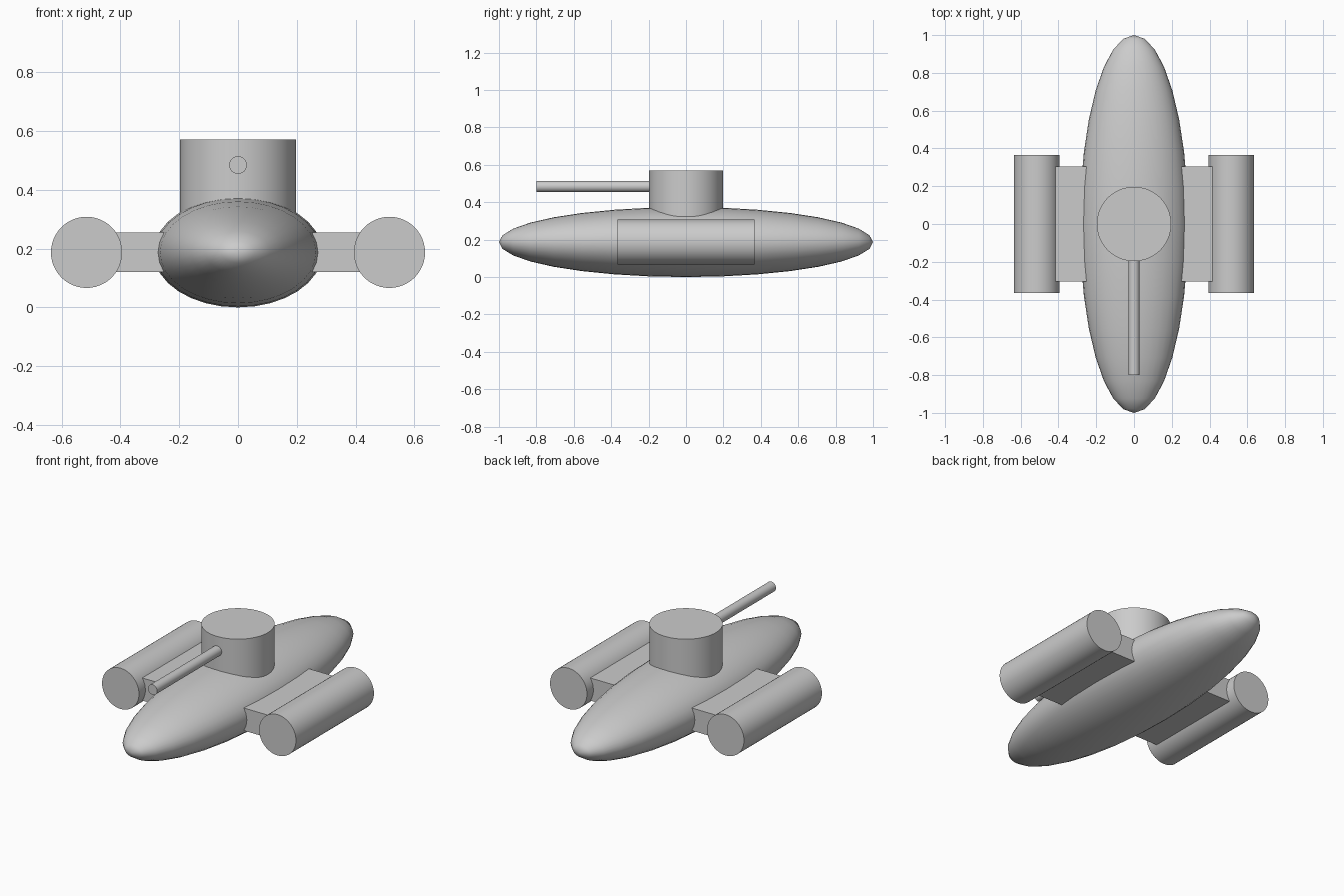
import bpy
import math

default_cube = bpy.data.objects.get("Cube")
if default_cube:
    bpy.data.objects.remove(default_cube, do_unlink=True)

grey = bpy.data.materials.new("plain grey")
grey.use_nodes = True
grey.diffuse_color = (0.6, 0.6, 0.6, 1)
grey.node_tree.nodes["Principled BSDF"].inputs["Base Color"].default_value = grey.diffuse_color

MID = 0.187  # height of the hull axis
ALONG_Y = (math.pi / 2, 0, 0)


def finish(name, smooth=True):
    """Name the active object, apply its transform, colour and shade it."""
    obj = bpy.context.object
    obj.name = name
    bpy.ops.object.transform_apply(location=False, rotation=True, scale=True)
    obj.data.materials.append(grey)
    if smooth:
        bpy.ops.object.shade_smooth_by_angle(angle=math.radians(35))
    return obj


def cylinder(name, radius, length, location, rotation=(0, 0, 0), sides=32):
    bpy.ops.mesh.primitive_cylinder_add(vertices=sides, radius=radius, depth=length,
                                        location=location, rotation=rotation)
    return finish(name)


# Hull: stretched sphere with its poles at bow and stern
bpy.ops.mesh.primitive_uv_sphere_add(segments=32, ring_count=16, radius=1,
                                     location=(0, 0, MID), rotation=ALONG_Y)
bpy.context.object.scale = (0.287, MID, 1)
finish("hull")
bpy.ops.object.shade_smooth()

# Turret and its gun barrel
cylinder("turret", 0.197, 0.38, (0, 0, 0.38), sides=64)
cylinder("gun_barrel", 0.03, 0.7, (0, -0.45, 0.484), ALONG_Y)

# Side pods, each on a flat strut
for side, label in ((1, "left"), (-1, "right")):
    cylinder(label + "_pod", 0.121, 0.73, (side * 0.515, 0, MID), ALONG_Y, 48)
    bpy.ops.mesh.primitive_cube_add(size=1, location=(side * 0.32, 0, MID))
    bpy.context.object.scale = (0.24, 0.61, 0.134)
    finish(label + "_strut", smooth=False)
